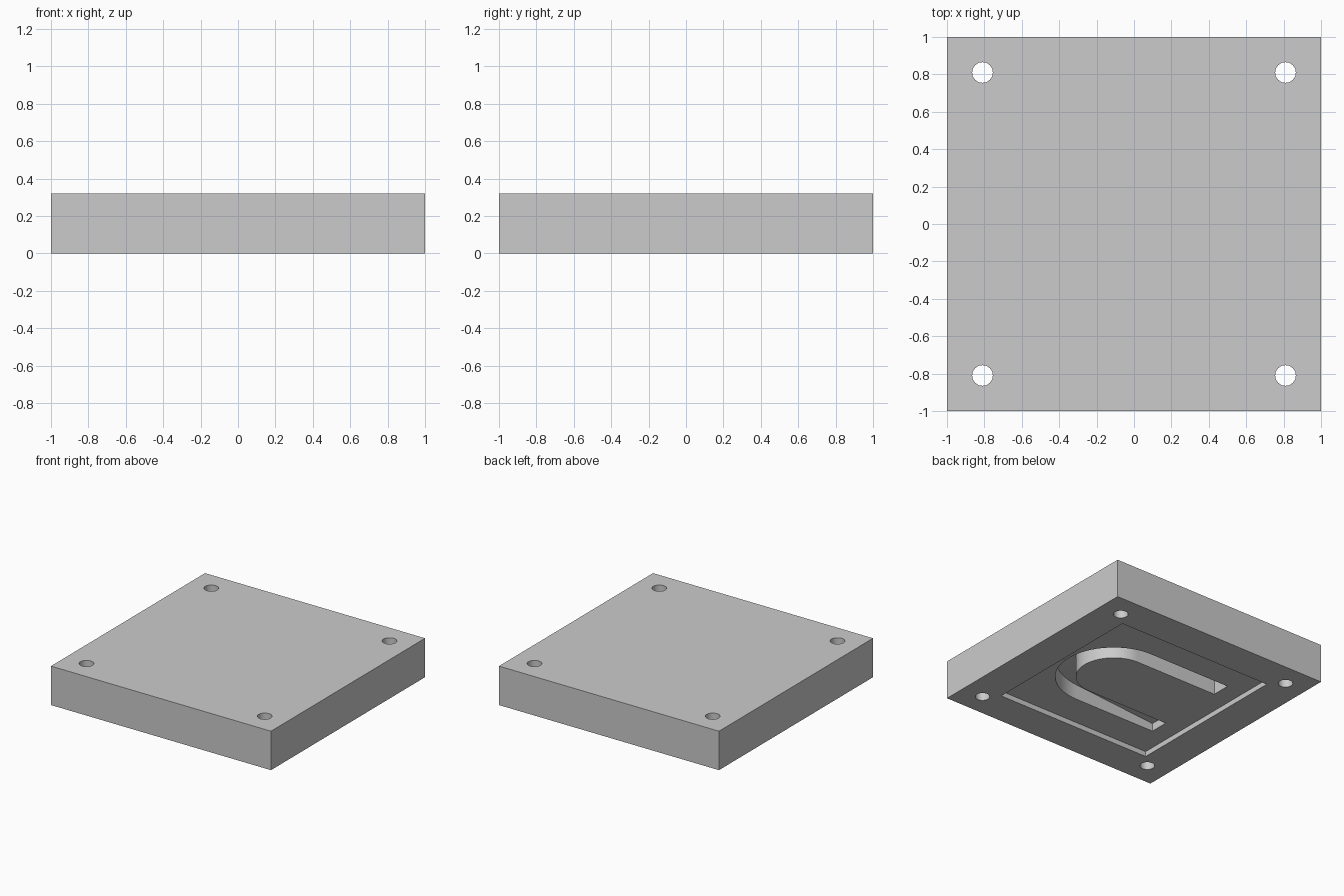
import bpy, bmesh, math

if "Cube" in bpy.data.objects:
    bpy.data.objects.remove(bpy.data.objects["Cube"])

HEIGHT, POCKET = 0.32, 0.042        # plate thickness, pocket depth
R_IN, R_OUT = 0.285, 0.44           # channel walls
BEND_X, END_X = 0.2, -0.55          # bend centre, leg ends

grey = bpy.data.materials.new("light_grey")
grey.use_nodes = True
colour = (0.6, 0.6, 0.6, 1)
grey.diffuse_color = colour
grey.node_tree.nodes["Principled BSDF"].inputs["Base Color"].default_value = colour


def box(name, size, location):
    bpy.ops.mesh.primitive_cube_add(size=1, location=location)
    ob = bpy.context.object
    ob.name = name
    ob.scale = size
    bpy.ops.object.transform_apply(location=False, rotation=False, scale=True)
    return ob


def cut(target, cutter):
    """Subtract the cutter and remove it."""
    mod = target.modifiers.new(cutter.name, 'BOOLEAN')
    mod.operation = 'DIFFERENCE'
    mod.solver = 'EXACT'
    mod.object = cutter
    cutter.hide_render = True
    bpy.context.view_layer.objects.active = target
    bpy.ops.object.modifier_apply(modifier=mod.name)
    bpy.data.objects.remove(cutter)


def channel_cutter():
    """U-shaped channel, its floor getting deeper along the bend."""
    stations = [(END_X, -math.pi / 2, 0.065)]
    steps = 32
    for i in range(steps + 1):
        t = i / steps
        stations.append((BEND_X, math.pi * (t - 0.5), 0.125 + 0.12 * t))
    stations.append((END_X, math.pi / 2, 0.245))

    bm = bmesh.new()
    rings = []
    for cx, angle, depth in stations:
        ring = []
        for r, z in ((R_IN, -0.1), (R_OUT, -0.1),
                     (R_OUT, POCKET + depth), (R_IN, POCKET + depth)):
            ring.append(bm.verts.new((cx + r * math.cos(angle), r * math.sin(angle), z)))
        rings.append(ring)
    for a, b in zip(rings, rings[1:]):
        for k in range(4):
            n = (k + 1) % 4
            bm.faces.new((a[k], a[n], b[n], b[k]))
    bm.faces.new(rings[0])
    bm.faces.new(rings[-1])
    bmesh.ops.recalc_face_normals(bm, faces=bm.faces)
    mesh = bpy.data.meshes.new("channel_cutter")
    bm.to_mesh(mesh)
    bm.free()
    ob = bpy.data.objects.new("channel_cutter", mesh)
    bpy.context.collection.objects.link(ob)
    return ob


# Square plate
plate = box("base_plate", (2, 2, HEIGHT), (0, 0, HEIGHT / 2))

# Shallow square pocket underneath
cut(plate, box("pocket_cutter", (1.42, 1.42, 2 * POCKET), (0, 0, 0)))

# U-shaped channel in the pocket floor
cut(plate, channel_cutter())

# Corner bolt holes
for sx in (-1, 1):
    for sy in (-1, 1):
        bpy.ops.mesh.primitive_cylinder_add(vertices=40, radius=0.055, depth=1,
                                            location=(0.81 * sx, 0.81 * sy, HEIGHT / 2))
        hole = bpy.context.object
        hole.name = "hole_cutter"
        cut(plate, hole)

# Finish
plate.data.materials.clear()
plate.data.materials.append(grey)
bpy.ops.object.select_all(action='DESELECT')
plate.select_set(True)
bpy.context.view_layer.objects.active = plate
bpy.ops.object.shade_smooth_by_angle(angle=math.radians(30))
